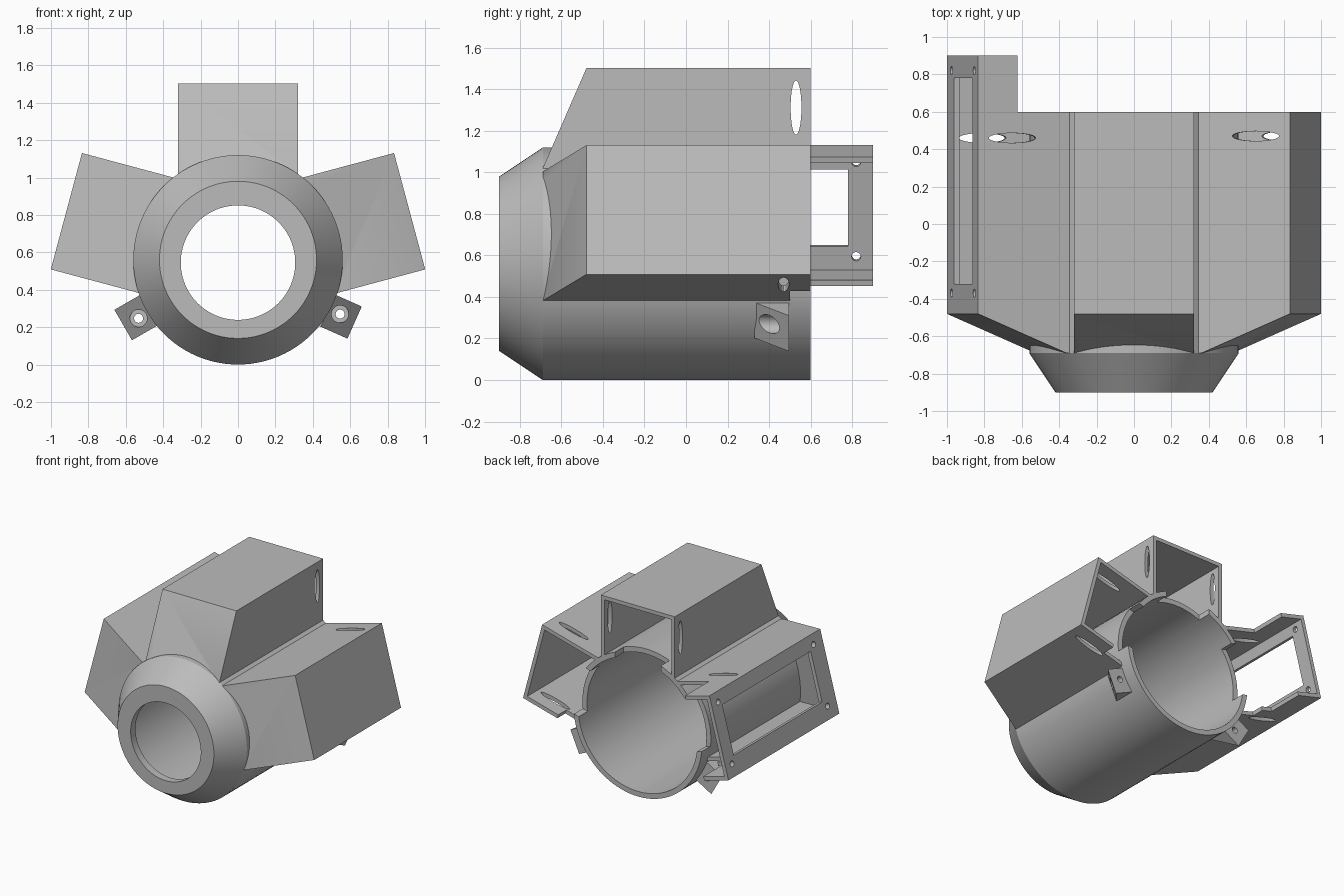
import bpy, bmesh
from math import radians, pi
from mathutils import Matrix

if "Cube" in bpy.data.objects:
    bpy.data.objects.remove(bpy.data.objects["Cube"])

AXIS_Z = 0.56      # height of the tube axis
R_OUT, R_IN = 0.56, 0.52
HALF, WALL = 0.322, 0.03

grey = bpy.data.materials.new("plain grey")
grey.use_nodes = True
colour = (0.5, 0.5, 0.5, 1)
grey.diffuse_color = colour
grey.node_tree.nodes["Principled BSDF"].inputs["Base Color"].default_value = colour


def finish_mesh(name, bm):
    bmesh.ops.recalc_face_normals(bm, faces=bm.faces[:])
    mesh = bpy.data.meshes.new(name)
    bm.to_mesh(mesh)
    bm.free()
    mesh.materials.append(grey)
    ob = bpy.data.objects.new(name, mesh)
    bpy.context.collection.objects.link(ob)
    return ob


def prism(name, profile, x0, x1):
    """Extrude a (y, r) outline along x."""
    bm = bmesh.new()
    face = bm.faces.new([bm.verts.new((x0, y, r)) for y, r in profile])
    ext = bmesh.ops.extrude_face_region(bm, geom=[face])
    moved = [v for v in ext["geom"] if isinstance(v, bmesh.types.BMVert)]
    bmesh.ops.translate(bm, vec=(x1 - x0, 0, 0), verts=moved)
    return finish_mesh(name, bm)


def block(x0, x1, y0, y1, r0, r1):
    return prism("cutter", [(y0, r0), (y1, r0), (y1, r1), (y0, r1)], x0, x1)


def rod(axis, centre, radius, length, stretch=(1, 1, 1), sides=48):
    """Cylinder along an axis, optionally stretched to an ellipse."""
    turn = {"X": Matrix.Rotation(pi / 2, 4, "Y"),
            "Y": Matrix.Rotation(pi / 2, 4, "X"),
            "Z": Matrix.Identity(4)}[axis]
    bm = bmesh.new()
    bmesh.ops.create_cone(bm, cap_ends=True, segments=sides, radius1=radius,
                          radius2=radius, depth=length,
                          matrix=Matrix.Translation(centre) @ Matrix.Diagonal((*stretch, 1)) @ turn)
    return finish_mesh("cutter", bm)


def lathe(name, profile, sides=96):
    """Spin an (r, y) outline that starts and ends on the y axis."""
    bm = bmesh.new()
    verts = [bm.verts.new((r, y, 0)) for r, y in profile]
    edges = [bm.edges.new(pair) for pair in zip(verts, verts[1:])]
    bmesh.ops.spin(bm, geom=verts + edges, cent=(0, 0, 0), axis=(0, 1, 0),
                   angle=2 * pi, steps=sides, use_duplicate=False)
    bmesh.ops.remove_doubles(bm, verts=bm.verts[:], dist=0.0005)
    return finish_mesh(name, bm)


def cut(ob, *cutters):
    bpy.context.view_layer.objects.active = ob
    for c in cutters:
        c.hide_render = True
        mod = ob.modifiers.new("cut", "BOOLEAN")
        mod.operation, mod.solver, mod.object = "DIFFERENCE", "EXACT", c
        bpy.ops.object.modifier_apply(modifier=mod.name)
        bpy.data.objects.remove(c)


def place(ob, angle=0, z=AXIS_Z):
    ob.rotation_euler.y = radians(angle)
    ob.location.z = z
    bpy.ops.object.select_all(action="DESELECT")
    ob.select_set(True)
    bpy.context.view_layer.objects.active = ob
    bpy.ops.object.shade_smooth_by_angle(angle=radians(25))


# Tube with a tapered nose, off-centre front hole and rear notches
tube = lathe("tube", [(0, -0.9), (0.42, -0.9), (R_OUT, -0.69), (R_OUT, 0.6),
                      (R_IN, 0.6), (R_IN, -0.67), (0.4, -0.84), (0, -0.84)])
cut(tube, rod("Y", (0, -0.85, -0.015), 0.306, 0.3, sides=96))
for angle in (-75, 0, 75):
    notch = block(-0.2, 0.2, 0.49, 0.7, 0.3, 0.7)
    notch.data.transform(Matrix.Rotation(radians(angle), 4, "Y"))
    cut(tube, notch)
place(tube)


# Hollow pods around the tube, open at the back
def pod(name, angle, outer, hole_y, z, extended=False):
    inner = outer - WALL
    back = [(0.6, 0.4), (0.6, outer)]
    if extended:
        back = [(0.6, 0.4), (0.6, outer - 0.22), (0.9, outer - 0.22), (0.9, outer)]
    ob = prism(name, back + [(-0.48, outer), (-0.69, 0.46), (-0.69, 0.4)], -HALF, HALF)
    cut(ob,
        prism("cutter", [(1.1, 0.3), (1.1, inner), (-0.46, inner), (-0.66, 0.45),
                         (-0.66, 0.3)], WALL - HALF, HALF - WALL),
        rod("Y", (0, 0, 0), R_OUT - 0.015, 3, sides=96),
        rod("X", (0, hole_y, outer - 0.19), 0.13, 2, (1, 0.2, 1)))
    if angle:
        # Notch at the root of the lower wall
        side = HALF if angle > 0 else -HALF
        cut(ob, block(side - 0.06, side + 0.06, 0.5, 0.7, 0.3, 0.64))
    if extended:
        # Window and corner screw holes in the outer plate
        cut(ob, block(-0.175, 0.21, -0.32, 0.78, outer - 0.1, outer + 0.1))
        for x in (-0.225, 0.245):
            for y in (-0.37, 0.82):
                cut(ob, rod("Z", (x, y, outer), 0.022, 0.2, sides=24))
    place(ob, angle, z)


pod("top_pod", 0, 0.942, 0.53, AXIS_Z)
pod("left_pod", 75, 0.95, 0.47, 0.574)
pod("right_pod", -75, 0.95, 0.46, 0.574, extended=True)

# Wedge-shaped mounting ears with counterbored holes
for name, angle, x in (("left_ear", 114, 0.053), ("right_ear", -120, 0.005)):
    ear = prism(name, [(0.495, 0.45), (0.495, 0.706), (0.33, 0.55), (0.33, 0.45)],
                x - 0.094, x + 0.094)
    cut(ear,
        rod("Y", (0, 0, 0), R_OUT - 0.015, 3, sides=96),
        rod("Y", (x - 0.01, 0.35, 0.617), 0.046, 0.2, sides=32),
        rod("Y", (x - 0.01, 0.4, 0.617), 0.024, 0.4, sides=32))
    place(ear, angle)
